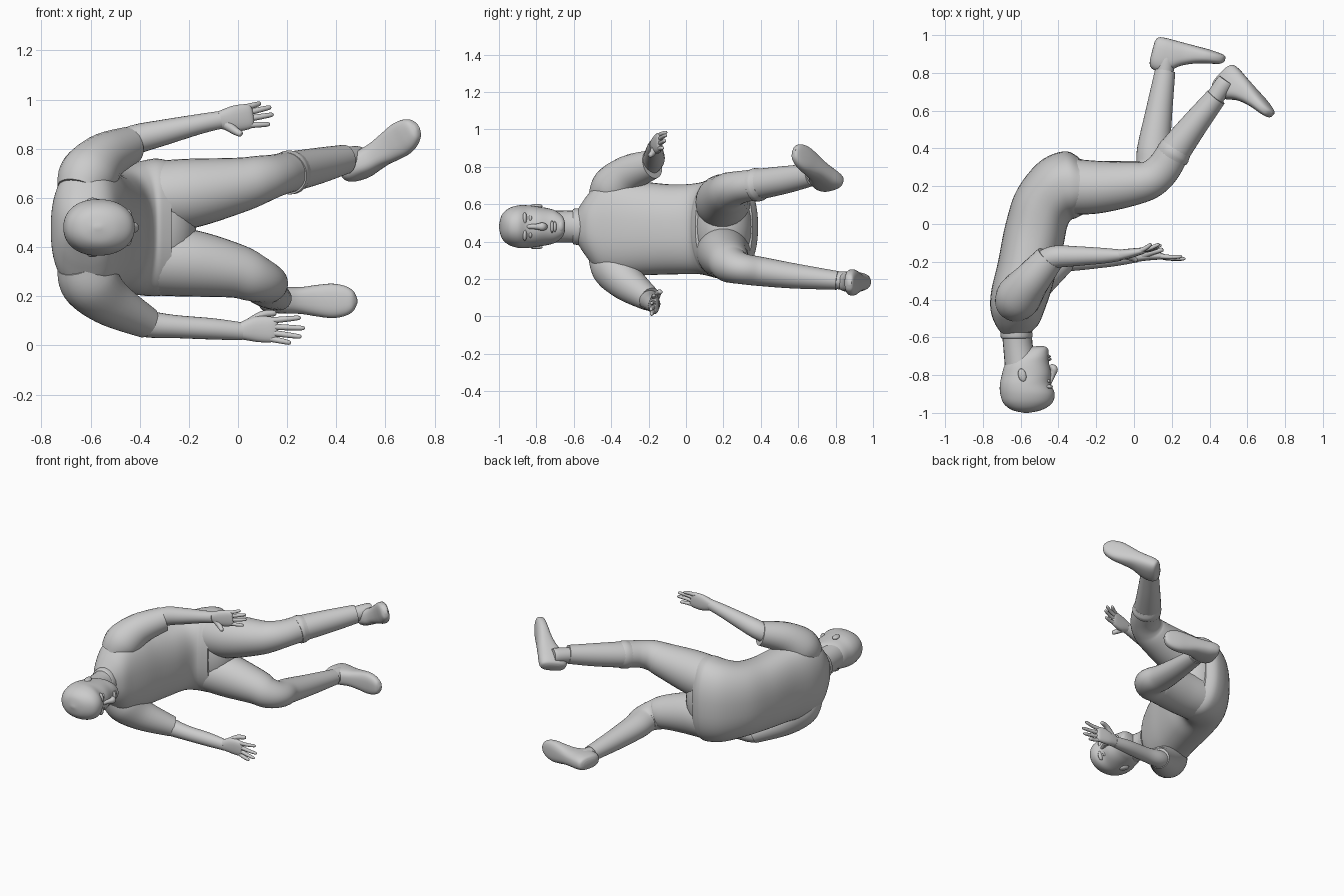
import bpy, bmesh, math
from mathutils import Vector as V

def spline(rows, sub):
    # Catmull-Rom through rows of numbers
    out = []
    n = len(rows)
    for i in range(n - 1):
        p0, p1, p2, p3 = rows[max(i-1, 0)], rows[i], rows[i+1], rows[min(i+2, n-1)]
        for k in range(sub):
            t = k / sub
            out.append([0.5*(2*b + (c-a)*t + (2*a-5*b+4*c-d)*t*t + (3*b-a-3*c+d)*t**3)
                        for a, b, c, d in zip(p0, p1, p2, p3)])
    out.append(list(rows[-1]))
    return out

def skin(name, rings, sides=32, power=2.0):
    # rings: (centre, u, v) superellipses joined into a capped tube
    bm = bmesh.new()
    loops = []
    for c, u, v in rings:
        loop = []
        for k in range(sides):
            a = 2 * math.pi * k / sides
            ca, sa = math.cos(a), math.sin(a)
            x = math.copysign(abs(ca) ** (2 / power), ca)
            y = math.copysign(abs(sa) ** (2 / power), sa)
            loop.append(bm.verts.new(c + u * x + v * y))
        loops.append(loop)
    for A, B in zip(loops, loops[1:]):
        for k in range(sides):
            j = (k + 1) % sides
            bm.faces.new((A[k], A[j], B[j], B[k]))
    bm.faces.new(loops[0][::-1])
    bm.faces.new(loops[-1])
    bmesh.ops.recalc_face_normals(bm, faces=bm.faces)
    me = bpy.data.meshes.new(name)
    bm.to_mesh(me)
    bm.free()
    ob = bpy.data.objects.new(name, me)
    bpy.context.collection.objects.link(ob)
    return smooth(ob)

def smooth(ob):
    bpy.ops.object.select_all(action='DESELECT')
    ob.select_set(True)
    bpy.context.view_layer.objects.active = ob
    bpy.ops.object.shade_smooth_by_angle(angle=math.radians(50))
    return ob

def tube(name, pts, side=(0, 0, 1), sub=6, sides=24, power=2.0):
    # pts: x, y, z, radius along side, radius across
    rows = spline([p if len(p) == 5 else (*p, p[3]) for p in pts], sub)
    rings = []
    for i, r in enumerate(rows):
        t = (V(rows[min(i+1, len(rows)-1)][:3]) - V(rows[max(i-1, 0)][:3])).normalized()
        v = t.cross(V(side)).normalized()
        rings.append((V(r[:3]), v.cross(t) * max(r[3], .001), v * max(r[4], .001)))
    return skin(name, rings, sides, power)

def ball(name, loc, scale, rot=(0, 0, 0)):
    bpy.ops.mesh.primitive_uv_sphere_add(segments=24, ring_count=14, location=loc, rotation=rot)
    ob = bpy.context.object
    ob.name = name
    ob.scale = scale
    return smooth(ob)

def slabs(name, rows, power, sub=6):
    # rows: back x, back y, front x, front y, half width, centre z
    rings = []
    for xb, yb, xf, yf, hw, zc in spline(rows, sub):
        b, f = V((xb, yb, zc)), V((xf, yf, zc))
        rings.append(((b + f) / 2, (f - b) / 2, V((0, 0, hw))))
    return skin(name, rings, 48, power)

# Shirt body, curving from collar to hem
slabs("shirt", [
    (-.69, -.595, -.55, -.575, .08, .48), (-.735, -.53, -.505, -.53, .165, .48),
    (-.76, -.45, -.475, -.46, .245, .475), (-.755, -.35, -.44, -.36, .262, .475),
    (-.72, -.20, -.41, -.25, .25, .47), (-.68, .00, -.375, -.12, .24, .465),
    (-.62, .18, -.355, -.02, .245, .47), (-.50, .33, -.335, .02, .268, .475),
    (-.37, .385, -.31, .03, .28, .48), (-.295, .355, -.27, .05, .272, .48)], 2.35)
tube("collar", [(-.622, -.575, .48, .098, .086), (-.622, -.60, .48, .095, .083),
                (-.622, -.607, .48, .085, .075)], sides=32)

# Neck and head, lofted from nape to crown
tube("neck", [(-.62, -.54, .48, .09, .082), (-.615, -.64, .48, .085, .078),
              (-.60, -.74, .48, .088, .085)])
slabs("head", [
    (-.54, -.648, -.485, -.646, .02, .48), (-.585, -.665, -.46, -.656, .055, .48),
    (-.65, -.71, -.453, -.69, .086, .48), (-.685, -.75, -.450, -.735, .099, .48),
    (-.70, -.80, -.440, -.79, .107, .48), (-.71, -.85, -.440, -.845, .114, .48),
    (-.708, -.90, -.420, -.90, .113, .48), (-.69, -.95, -.435, -.95, .096, .48),
    (-.645, -.985, -.49, -.985, .062, .48), (-.58, -1.0, -.56, -1.0, .006, .48)], 2.15)
tube("nose", [(-.452, -.85, .48, .012), (-.432, -.80, .48, .015),
              (-.424, -.768, .48, .022, .02), (-.445, -.748, .48, .014, .01)], sides=16)
ball("upper_lip", (-.450, -.716, .48), (.014, .009, .034))
ball("lower_lip", (-.453, -.701, .48), (.013, .009, .029))
ball("chin", (-.478, -.672, .48), (.026, .024, .036))
for s, n in ((1, "left"), (-1, "right")):
    ball(n + "_ear", (-.592, -.80, .48 + s * .110), (.021, .035, .011), (0, 0, .25))
    ball(n + "_brow", (-.452, -.862, .48 + s * .042), (.022, .012, .034))
    ball(n + "_eye", (-.458, -.832, .48 + s * .042), (.015, .010, .018))

# Sleeves and bare forearms
tube("left_sleeve", [(-.64, -.43, .62, .10), (-.61, -.385, .69, .12),
                     (-.545, -.30, .765, .10), (-.445, -.18, .813, .078)], side=(0, 1, 0))
tube("right_sleeve", [(-.64, -.43, .34, .10), (-.605, -.385, .26, .12),
                      (-.52, -.31, .175, .098), (-.37, -.195, .092, .065)], side=(0, 1, 0))
tube("left_forearm", [(-.50, -.21, .80, .06), (-.42, -.175, .837, .06), (-.30, -.17, .867, .052),
                      (-.16, -.168, .90, .041), (-.07, -.165, .918, .036, .03)])
tube("right_forearm", [(-.45, -.23, .115, .055), (-.37, -.20, .088, .055), (-.26, -.195, .077, .047),
                       (-.10, -.18, .067, .043), (.02, -.172, .057, .036, .03)])

# Hands: flat palm, four spread fingers and a thumb
def hand(name, wrist, mid, end, fingers, thumb):
    w, m, e = V(wrist), V(mid), V(end)
    tube(name + "_palm", [(*w, .034, .028), (*m, .052, .025), (*e, .050, .017),
                          (*(e + (e - m) * .25), .03, .008)], power=2.4)
    for i, (z0, x, y, z) in enumerate(fingers):
        a, b = e + V((-.015, 0, z0)), V((x, y, z))
        c = (a + b) / 2 + V((0, -.004, 0))
        tube(f"{name}_finger_{i + 1}", [(*a, .013), (*c, .0115), (*a.lerp(b, .92), .009),
                                        (*b, .003)], side=(0, 1, 0), sides=12, sub=3)
    a, b, c = map(V, thumb)
    tube(name + "_thumb", [(*a, .022), (*b, .016), (*b.lerp(c, .85), .012), (*c, .004)],
         side=(0, 1, 0), sides=12, sub=3)

hand("left_hand", (-.08, -.165, .918), (-.02, -.155, .922), (.045, -.142, .932),
     [(.036, .092, -.105, .985), (.013, .135, -.107, .970), (-.012, .145, -.112, .940),
      (-.036, .130, -.125, .900)],
     [(-.05, -.165, .90), (-.01, -.18, .872), (.015, -.195, .858)])
hand("right_hand", (.01, -.173, .058), (.075, -.168, .066), (.145, -.170, .064),
     [(.037, .255, -.172, .113), (.012, .272, -.185, .070), (-.012, .258, -.188, .035),
      (-.036, .215, -.185, .010)],
     [(.05, -.165, .09), (.10, -.148, .125), (.155, -.135, .132)])

# Trousers: hips and two bent legs
ball("trouser_hips", (-.34, .20, .48), (.17, .155, .255))
tube("left_trouser_leg", [
    (-.38, .20, .60, .145, .15), (-.20, .195, .618, .142, .14), (0, .215, .652, .113, .115),
    (.09, .238, .675, .098, .10), (.155, .295, .692, .086, .092), (.22, .395, .708, .082, .085),
    (.33, .54, .732, .073, .07), (.435, .672, .757, .060, .056)], sub=8, sides=32)
tube("right_trouser_leg", [
    (-.38, .20, .345, .14, .15), (-.20, .20, .335, .137, .135), (-.02, .22, .305, .112, .115),
    (.06, .24, .276, .098, .102), (.105, .30, .255, .083, .098), (.105, .40, .24, .078, .088),
    (.13, .58, .216, .067, .072), (.165, .81, .192, .05, .054)], sub=8, sides=32)
tube("left_knee_fold", [(.20, .36, .70, .087, .091), (.215, .385, .705, .09, .09),
                        (.235, .41, .71, .080, .081)], sub=4)

# Ankles and shoes
tube("left_ankle", [(.40, .63, .75, .047), (.47, .73, .762, .049), (.49, .76, .765, .045)])
tube("right_ankle", [(.155, .75, .195, .043), (.17, .86, .19, .049), (.18, .90, .188, .045)])

def shoe(name, heel, toe, up):
    # distance along sole, half width, height, lift off the sole plane
    h, d = V(heel), (V(toe) - V(heel))
    k = d.length / .38
    d.normalize()
    n = V(up)
    n = (n - d * n.dot(d)).normalized()
    s = d.cross(n)
    prof = [(0, .022, .10, .035), (.012, .042, .16, .008), (.05, .052, .182, 0),
            (.105, .054, .168, 0), (.16, .055, .125, 0), (.22, .064, .096, 0),
            (.28, .070, .078, 0), (.33, .062, .064, .003), (.365, .042, .048, .008),
            (.38, .012, .022, .016)]
    rings = []
    for t, w, ht, lift in spline(prof, 5):
        rings.append((h + d * t * k + n * (lift + ht / 2), s * w, n * ht / 2))
    skin(name, rings, 32, 2.6)

shoe("left_shoe", (.525, .855, .718), (.748, .598, .893), (-.606, -.787, -.127))
shoe("right_shoe", (.118, .998, .185), (.49, .90, .18), (-.25, -.97, 0))
